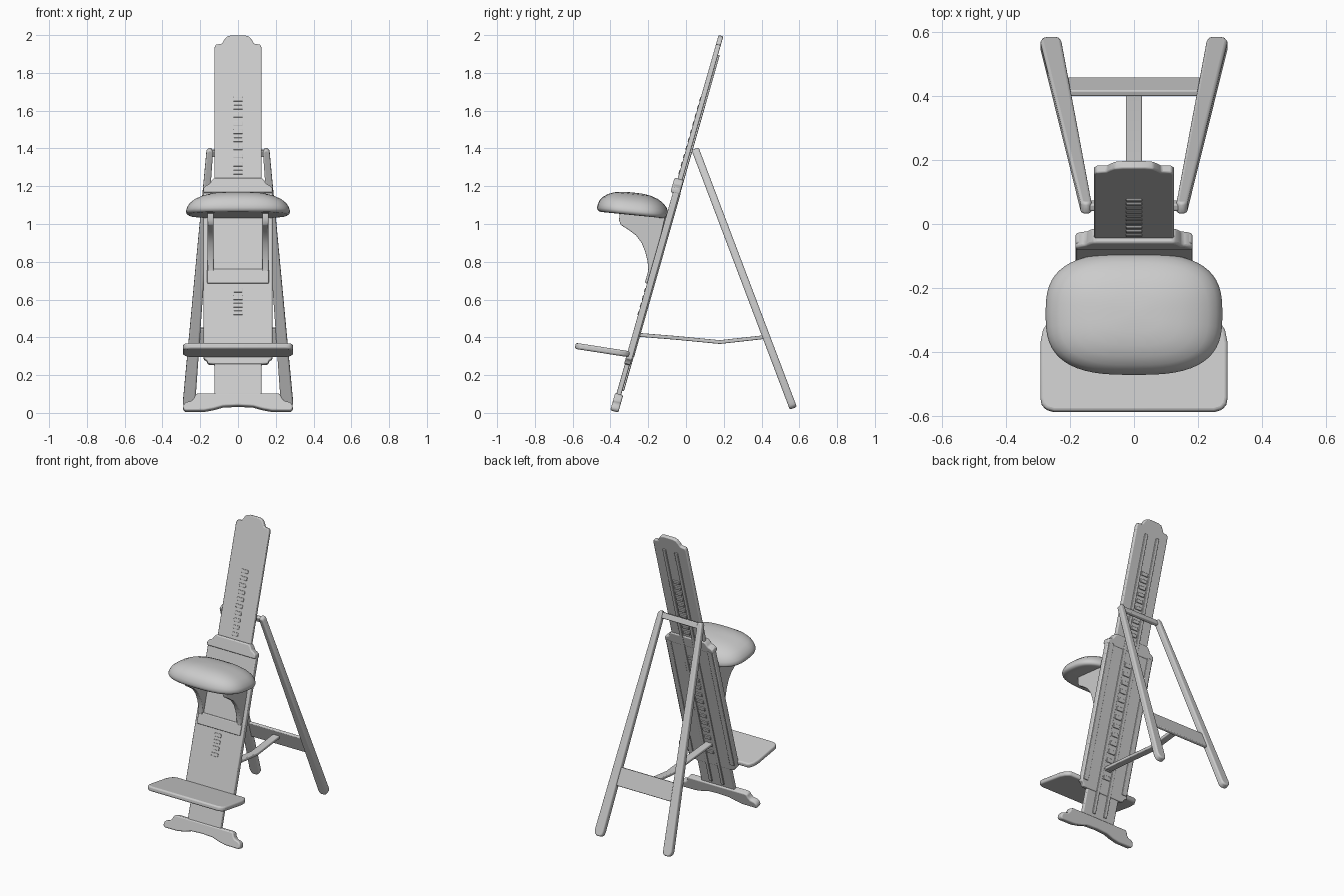
import bpy, bmesh, math
from mathutils import Matrix, Vector


def frame(origin, xa, ya):
    xa, ya = Vector(xa).normalized(), Vector(ya).normalized()
    m = Matrix((xa, ya, xa.cross(ya))).transposed().to_4x4()
    m.translation = origin
    return m


def finish(ob, bevel=0.0, angle=40):
    if bevel:
        b = ob.modifiers.new("bevel", 'BEVEL')
        b.width, b.segments = bevel, 3
        b.limit_method, b.angle_limit = 'ANGLE', math.radians(35)
    bpy.ops.object.select_all(action='DESELECT')
    bpy.context.view_layer.objects.active = ob
    ob.select_set(True)
    bpy.ops.object.shade_smooth_by_angle(angle=math.radians(angle))


def add(name, bm, mat, bevel=0.0, angle=40):
    bmesh.ops.recalc_face_normals(bm, faces=bm.faces)
    me = bpy.data.meshes.new(name)
    bm.to_mesh(me)
    bm.free()
    ob = bpy.data.objects.new(name, me)
    bpy.context.collection.objects.link(ob)
    ob.matrix_world = mat
    finish(ob, bevel, angle)
    return ob


def plate(name, pts, z0, z1, mat, bevel=0.006):
    """Extrude a 2D outline from z0 to z1 in the given frame."""
    bm = bmesh.new()
    f = bm.faces.new([bm.verts.new((p[0], p[1], z0)) for p in pts])
    r = bmesh.ops.extrude_face_region(bm, geom=[f])
    for v in r['geom']:
        if isinstance(v, bmesh.types.BMVert):
            v.co.z = z1
    return add(name, bm, mat, bevel)


def sym(half):
    """Mirror a right-hand outline (bottom to top) across x = 0."""
    return half + [(-x, y) for x, y in reversed(half) if abs(x) > 1e-6]


def rect(x0, y0, x1, y1):
    return [(x0, y0), (x1, y0), (x1, y1), (x0, y1)]


# Leaning board frame: heights are given as world z, converted to length
A = math.atan(0.285)
CA = math.cos(A)
BOARD = frame((0, -0.384, 0), (1, 0, 0), (0, math.sin(A), CA))


def board_part(name, pts, n0, n1, bevel=0.006):
    return plate(name, [(x, z / CA) for x, z in pts], n0, n1, BOARD, bevel)


# Long sliding board with shaped top
board_part("long_board", sym([(0.125, 0.06), (0.125, 1.93), (0.118, 1.948),
                              (0.085, 1.952), (0.075, 1.97), (0.06, 1.99),
                              (0.035, 1.997)]), -0.013, 0.013)
# Wide lower panel with notched bottom and stepped top
board_part("wide_panel", sym([(0.125, 0.255), (0.158, 0.258), (0.166, 0.275),
                              (0.182, 0.285), (0.182, 1.19), (0.16, 1.2),
                              (0.125, 1.225)]), -0.017, 0.017)
# Cap at the top of the panel
board_part("panel_cap", sym([(0.183, 1.16), (0.183, 1.185), (0.165, 1.2),
                             (0.15, 1.205), (0.138, 1.225), (0.125, 1.238)]),
           -0.02, 0.03, 0.008)
# Scrolled foot
board_part("foot", sym([(0.0, 0.036), (0.08, 0.032), (0.13, 0.018),
                        (0.18, 0.009), (0.28, 0.008), (0.291, 0.02),
                        (0.288, 0.04), (0.275, 0.053), (0.245, 0.06),
                        (0.232, 0.075), (0.225, 0.095), (0.21, 0.1)]),
           -0.024, 0.02, 0.008)
# Rear guide rails and the flat slotted strips
for side in (-1, 1):
    x = 0.045 * side
    board_part("rear_rail", rect(x - 0.012, 0.12, x + 0.012, 1.9), -0.022, -0.012, 0.004)
    x = 0.155 * side
    board_part("rear_edge_strip", rect(x - 0.018, 0.3, x + 0.018, 1.17), -0.024, -0.015, 0.005)
# Adjustment ladder rungs
for i in range(10):
    z = 1.27 + i * 0.043
    board_part("front_rung", rect(-0.025, z - 0.011, 0.025, z + 0.011), 0.01, 0.0165, 0.003)
    board_part("rear_rung", rect(-0.025, z - 0.011, 0.025, z + 0.011), -0.021, -0.01, 0.003)
for i in range(4):
    z = 0.525 + i * 0.04
    board_part("lower_front_rung", rect(-0.025, z - 0.011, 0.025, z + 0.011), 0.014, 0.0205, 0.003)
for i in range(14):
    z = 0.36 + i * 0.055
    board_part("lower_rear_rung", rect(-0.025, z - 0.013, 0.025, z + 0.013), -0.023, -0.01, 0.003)

# Seat carriage: back plate and lower crossbar
board_part("seat_back_plate", rect(-0.13, 0.74, 0.13, 1.05), 0.012, 0.022)
board_part("seat_crossbar", rect(-0.163, 0.68, 0.163, 0.755), 0.012, 0.029)

# Curved seat brackets
SIDE = frame((0, 0, 0), (0, 1, 0), (0, 0, 1))
bracket = [(-0.105, 1.06), (-0.35, 1.06), (-0.355, 1.02), (-0.345, 0.995),
           (-0.305, 0.97), (-0.265, 0.94), (-0.235, 0.9), (-0.215, 0.85),
           (-0.203, 0.8), (-0.2, 0.75), (-0.175, 0.75)]
for side in (-1, 1):
    c = 0.145 * side
    plate("seat_bracket", bracket, c - 0.016, c + 0.016, SIDE, 0.005)

# Seat cushion: rounded-rectangle rings with a domed profile
seat_profile = [(0.0, 0.052), (0.3, 0.05), (0.52, 0.043), (0.7, 0.03),
                (0.84, 0.012), (0.93, -0.008), (0.98, -0.03), (1.0, -0.047),
                (0.985, -0.06), (0.94, -0.067), (0.85, -0.068), (0.0, -0.062)]
bm = bmesh.new()
N = 56
rings = []
for r, h in seat_profile:
    ring = []
    for k in range(N if r else 1):
        t = 2 * math.pi * k / N
        c, s = math.cos(t), math.sin(t)
        x = 0.276 * r * math.copysign(abs(c) ** 0.7, c)
        y = 0.19 * r * math.copysign(abs(s) ** 0.7, s)
        ring.append(bm.verts.new((x, y, h - 0.1 * y)))
    rings.append(ring)
for a, b in zip(rings, rings[1:]):
    for k in range(N):
        j = (k + 1) % N
        quad = [a[k % len(a)], a[j % len(a)], b[j % len(b)], b[k % len(b)]]
        bm.faces.new(list(dict.fromkeys(quad)))
add("seat", bm, Matrix.Translation((0, -0.281, 1.115)), 0, 70)

# Footrest shelf, sloping down toward the board
REST = frame((0, -0.445, 0.333), (1, 0, 0), (0, 1, -0.155))
plate("footrest", sym([(0.25, -0.143), (0.275, -0.136), (0.288, -0.12),
                       (0.292, -0.1), (0.292, 0.075), (0.284, 0.115),
                       (0.268, 0.14), (0.255, 0.147)]), -0.016, 0.016, REST, 0.01)

# Rear support frame: tapered legs, top bar and lower crosspiece
LEG = frame((0, 0.053, 1.385), (1, 0, 0), (0, -0.515, 1.36))
for side in (-1, 1):
    leg = [(0.132, 0.0), (0.14, 0.014), (0.158, 0.014), (0.167, 0.0),
           (0.292, -1.42), (0.286, -1.445), (0.27, -1.455),
           (0.245, -1.455), (0.23, -1.445), (0.226, -1.42)]
    plate("rear_leg", [(side * x, y) for x, y in leg], -0.02, 0.02, LEG, 0.012)
plate("rear_top_bar", rect(-0.145, -0.03, 0.145, 0.008), -0.012, 0.012, LEG, 0.006)
plate("rear_crosspiece", [(-0.215, -1.12), (0.215, -1.12), (0.2, -1.0), (-0.2, -1.0)],
      -0.01, 0.01, LEG, 0.005)

# Jointed spreader strut between board and rear frame
plate("spreader_strut", [(-0.27, 0.405), (-0.05, 0.387), (0.18, 0.365), (0.42, 0.392),
                         (0.42, 0.412), (0.18, 0.385), (-0.05, 0.407), (-0.27, 0.425)],
      -0.025, 0.025, SIDE, 0.005)
